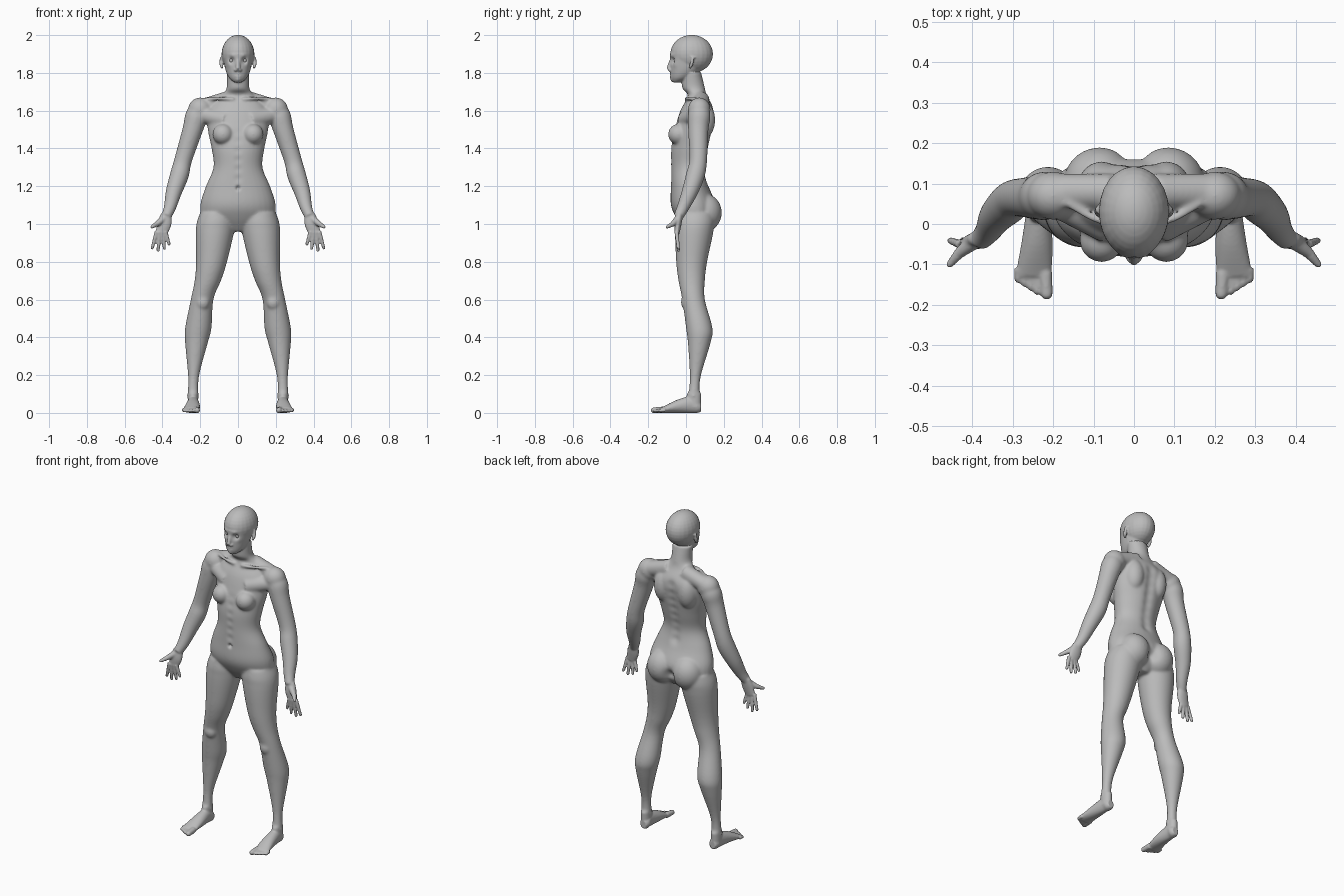
import bpy
import bmesh
import math
from mathutils import Vector, Matrix

cube = bpy.data.objects.get("Cube")
if cube:
    bpy.data.objects.remove(cube, do_unlink=True)

grey = (0.5, 0.5, 0.5, 1)
skin = bpy.data.materials.new("plain grey")
skin.use_nodes = True
skin.diffuse_color = grey
skin.node_tree.nodes["Principled BSDF"].inputs["Base Color"].default_value = grey

BACK, UP = Vector((0, 1, 0)), Vector((0, 0, 1))
SIDES, STEPS = 32, 5
BOTH, CENTRE = (1, -1), (1,)
sculpt = bmesh.new()


def spline(rows):
    """Smooth path of rows through the given rows."""
    path = []
    for i in range(len(rows) - 1):
        previous, start = rows[max(i - 1, 0)], rows[i]
        end, following = rows[i + 1], rows[min(i + 2, len(rows) - 1)]
        for step in range(STEPS):
            t = step / STEPS
            ease = t * t * (3 - 2 * t)
            row = []
            for before, a, b, after in zip(previous, start, end, following):
                leave, arrive = (b - before) / 2, (after - a) / 2
                bend = t * (1 - t) * (leave * (1 - t) - arrive * t)
                row.append(a + (b - a) * ease + bend)
            path.append(row)
    return path + [list(rows[-1])]


def loft(rows, direction=None, reference=BACK, sides=BOTH):
    """Closed tube of ellipses; each row is x, y, z and one or two radii."""
    path = spline(rows)
    for side in sides:
        rings = []
        for i, (x, y, z, *radii) in enumerate(path):
            before, after = path[max(i - 1, 0)], path[min(i + 1, len(path) - 1)]
            along = direction or Vector(after[:3]) - Vector(before[:3])
            across = reference.cross(along).normalized()
            depth = along.normalized().cross(across)
            ring = []
            for k in range(SIDES):
                angle = math.tau * k / SIDES
                point = Vector((x, y, z))
                point += across * radii[0] * math.cos(angle)
                point += depth * radii[-1] * math.sin(angle)
                point.x *= side
                ring.append(sculpt.verts.new(point))
            rings.append(ring)
        for low, high in zip(rings, rings[1:]):
            for k in range(SIDES):
                sculpt.faces.new((low[k - 1], low[k], high[k], high[k - 1]))
        sculpt.faces.new(rings[0])
        sculpt.faces.new(rings[-1])


def ball(centre, radii, sides=BOTH):
    for side in sides:
        x, y, z = centre
        place = Matrix.Translation((x * side, y, z)) @ Matrix.Diagonal((*radii, 1))
        bmesh.ops.create_uvsphere(sculpt, u_segments=24, v_segments=16, radius=1, matrix=place)


def digit(start, end, thick, thin, reference=BACK):
    """Tapered finger or toe with a rounded tip."""
    loft([(*start, thick), (*end, thin)], reference=reference)
    ball(end, (thin, thin, thin))


def upright(rows):
    """Level ellipses on the centre line: height, y, half width, half depth."""
    loft([(0, y, z, width, depth) for z, y, width, depth in rows], UP, sides=CENTRE)


# Torso and neck
upright([(.96, .05, .05, .05), (1.03, .05, .18, .1), (1.1, .04, .2, .12), (1.2, .02, .17, .1),
         (1.3, .01, .13, .09), (1.4, .02, .14, .1), (1.5, .04, .16, .1), (1.6, .06, .16, .09),
         (1.68, .06, .09, .05), (1.72, .04, .06, .06), (1.8, .03, .06, .05)])

# Buttocks, breasts, shoulder blades and shoulders
ball((.085, .1, 1.06), (.09, .09, .1))
ball((.08, -.04, 1.475), (.055, .055, .055))
ball((.08, .09, 1.55), (.06, .065, .1))
ball((.2, .07, 1.605), (.065, .06, .065))

# Trapezius, chest muscles and collar bones
loft([(.05, .08, 1.66, .045), (.18, .08, 1.62, .045)])
loft([(.06, 0, 1.55, .05), (.2, .06, 1.58, .04)])
loft([(.02, 0, 1.66, .01), (.09, .01, 1.665, .01), (.17, .055, 1.66, .01)])

# Arms and palms
loft([(.2, .07, 1.61, .05), (.22, .07, 1.57, .06), (.24, .065, 1.5, .054), (.29, .065, 1.34, .047),
      (.31, .05, 1.26, .05), (.34, .02, 1.17, .043), (.36, -.015, 1.09, .033), (.38, -.04, 1.04, .026)])
loft([(.38, -.035, 1.05, .03, .02), (.39, -.043, 1, .037, .019), (.407, -.047, .95, .03, .012)])

# Fingers fan out from the knuckles
for i, length in enumerate((.09, .1, .09, .07)):
    spread = .27 - .19 * i
    knuckle = Vector((.43 - .015 * i, -.05, .96))
    reach = Vector((math.sin(spread), .1, -math.cos(spread))) * length
    digit(knuckle, knuckle + reach, .0115, .0085)

# Thumbs
digit((.39, -.04, 1.03), (.43, -.07, 1), .02, .014)
digit((.43, -.07, 1), (.456, -.1, .984), .014, .009)

# Legs, kneecaps and ankle bones
loft([(.11, .05, 1.06, .09, .1), (.12, .045, .98, .103, .105), (.14, .03, .8, .082, .087),
      (.16, .03, .7, .07), (.19, .04, .6, .06), (.21, .07, .45, .07), (.22, .07, .37, .06),
      (.235, .05, .2, .03, .042), (.238, .043, .1, .028, .039), (.238, .045, .03, .028, .035)], -UP)
ball((.187, 0, .585), (.036, .027, .04))
ball((.238, .04, .09), (.032, .017, .018))

# Feet
loft([(.235, .08, .03, .02, .024), (.235, .06, .035, .03, .035), (.237, .03, .045, .03, .045),
      (.24, -.05, .034, .039, .034), (.249, -.13, .014, .045, .014)], -BACK, UP)

# Big toes, then the row of small toes
digit((.22, -.12, .016), (.216, -.172, .014), .018, .015, UP)
for i in range(4):
    x = .24 + .0155 * i
    digit((x, -.11, .016), (x, -.167 + .01 * i, .011), .011, .009, UP)

# Skull and jaw
ball((0, .03, 1.9), (.087, .113, .101), CENTRE)
upright([(1.75, -.05, .02, .02), (1.775, -.025, .048, .055), (1.82, 0, .067, .083),
         (1.9, .015, .08, .1)])

# Nose, nostrils, lips and ears
loft([(0, -.07, 1.88, .011), (0, -.083, 1.85, .011), (0, -.091, 1.82, .013)], sides=CENTRE)
ball((.01, -.083, 1.815), (.011, .013, .008))
for z in (1.782, 1.795):
    ball((0, -.072, z), (.022, .013, .006), CENTRE)
loft([(.083, .02, 1.825, .007), (.09, .03, 1.85, .009, .015), (.09, .037, 1.885, .006, .014)])

bmesh.ops.recalc_face_normals(sculpt, faces=sculpt.faces)
mesh = bpy.data.meshes.new("body")
sculpt.to_mesh(mesh)
sculpt.free()
body = bpy.data.objects.new("body", mesh)
bpy.context.collection.objects.link(body)


def bake():
    """Replace the mesh by its modified result."""
    graph = bpy.context.evaluated_depsgraph_get()
    body.data = bpy.data.meshes.new_from_object(body.evaluated_get(graph))
    body.modifiers.clear()


def smooth(count, group=""):
    modifier = body.modifiers.new("Smooth", 'SMOOTH')
    modifier.factor = 0.5
    modifier.iterations = count
    modifier.vertex_group = group


# Fuse the parts into one skin
fuse = body.modifiers.new("Fuse", 'REMESH')
fuse.mode = 'VOXEL'
fuse.voxel_size = 0.005
smooth(3)
bake()

# Soften the muscles, sparing the hands, feet and face
soft = body.vertex_groups.new(name="soft")
for vertex in body.data.vertices:
    x, y, z = vertex.co
    weight = min(1, (z - .07) / .08, (1.76 - z) / .05)
    if abs(x) > .3 and z < 1.15:
        weight = min(weight, (z - 1.02) / .08)
    if weight > 0:
        soft.add([vertex.index], weight, 'REPLACE')
smooth(26, soft.name)
bake()

# Sculpted dents and ridges: centre, reach and push towards the back
eye_sockets = ((.034, -.075, 1.866), .016, .017)
brows = ((.032, -.08, 1.89), .013, -.004)
cheekbones = ((.05, -.055, 1.845), .016, -.004)
chin = ((0, -.08, 1.763), .014, -.007)
navel = ((0, -.083, 1.19), .011, .016)
cleft = ((0, .16, 1.04), .03, -.02)
brushes = [eye_sockets, brows, cheekbones, chin, navel, cleft]
for i in range(8):
    z = 1.24 + .05 * i
    brushes.append(((0, .11 + .005 * i, z), .028, -.01))    # spine
    brushes.append(((0, -.08, z), .02, .004))               # midline of the front
for vertex in body.data.vertices:
    x, y, z = vertex.co
    mirrored = Vector((abs(x), y, z))
    for centre, reach, push in brushes:
        distance = (mirrored - Vector(centre)).length / reach
        if distance < 2.5:
            vertex.co.y += push * math.exp(-distance * distance)
    vertex.co.z = max(z, 0)                                 # flat soles
body.data.materials.clear()
body.data.materials.append(skin)
body.data.polygons.foreach_set("use_smooth", [True] * len(body.data.polygons))

# Eyes
for name, side in zip(("left_eye", "right_eye"), BOTH):
    bpy.ops.mesh.primitive_uv_sphere_add(radius=.014, location=(.034 * side, -.05, 1.866))
    eye = bpy.context.object
    eye.name = name
    eye.data.materials.append(skin)
    bpy.ops.object.shade_smooth()
